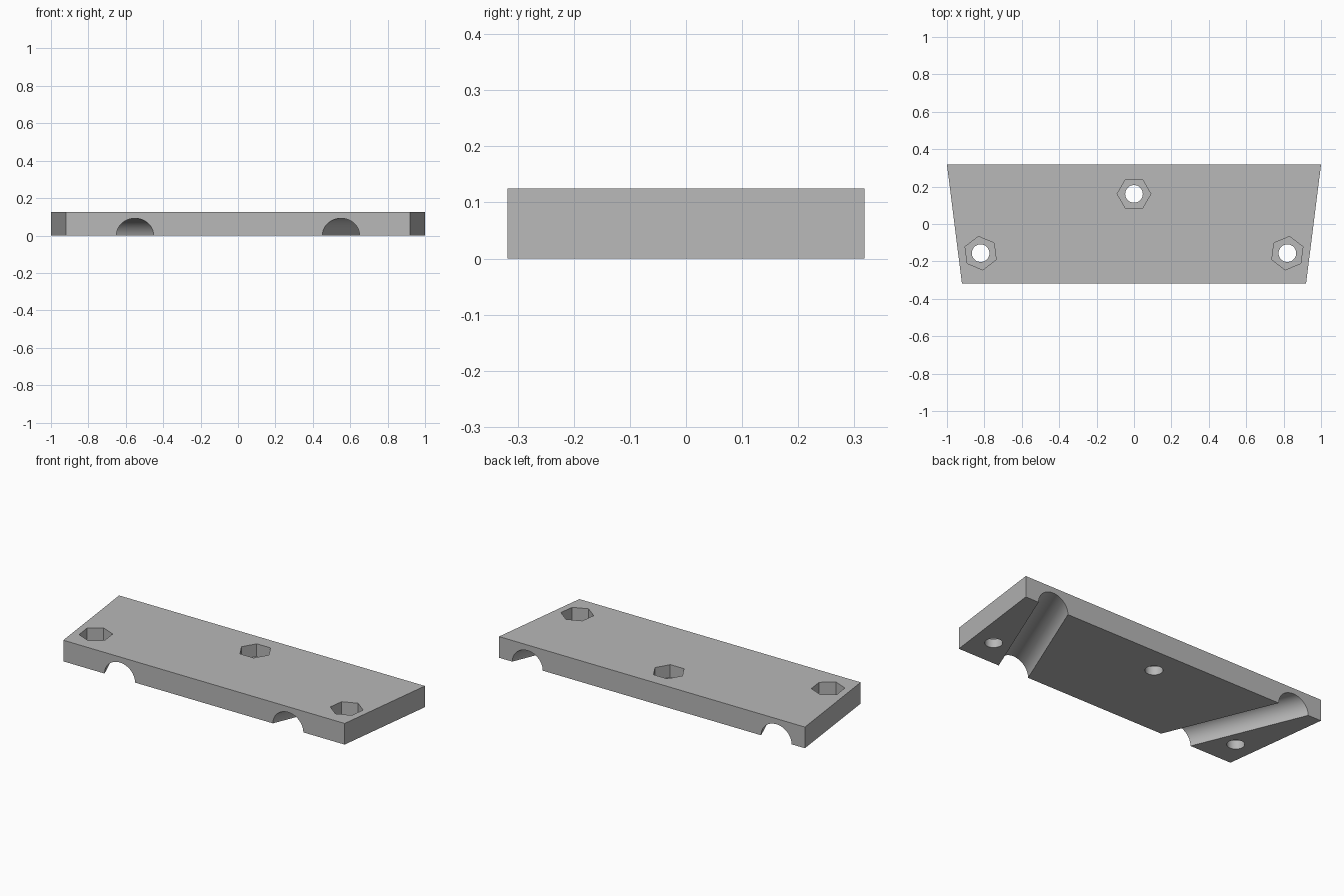
import bpy, bmesh
from math import radians

cube = bpy.data.objects.get("Cube")
if cube:
    bpy.data.objects.remove(cube, do_unlink=True)

THICK = 0.125
HALF_DEPTH = 0.318
SPLAY = radians(22.5)

grey = bpy.data.materials.new("plain grey")
grey.use_nodes = True
colour = (0.48, 0.48, 0.48, 1)
grey.diffuse_color = colour
grey.node_tree.nodes["Principled BSDF"].inputs["Base Color"].default_value = colour

# Tapered plate, wider at the back
bm = bmesh.new()
outline = [(-0.92, -HALF_DEPTH), (0.92, -HALF_DEPTH), (1, HALF_DEPTH), (-1, HALF_DEPTH)]
base = bm.faces.new([bm.verts.new((x, y, 0)) for x, y in outline])
top = bmesh.ops.extrude_face_region(bm, geom=[base])
bmesh.ops.translate(bm, vec=(0, 0, THICK),
                    verts=[v for v in top["geom"] if isinstance(v, bmesh.types.BMVert)])
bmesh.ops.recalc_face_normals(bm, faces=bm.faces)
mesh = bpy.data.meshes.new("clamp_plate")
bm.to_mesh(mesh)
bm.free()
mesh.materials.append(grey)
plate = bpy.data.objects.new("clamp_plate", mesh)
bpy.context.collection.objects.link(plate)


def cut(name, sides, radius, length, location, rotation=(0, 0, 0)):
    """Subtract a prism from the plate."""
    bpy.ops.mesh.primitive_cylinder_add(vertices=sides, radius=radius, depth=length,
                                        location=location, rotation=rotation)
    cutter = bpy.context.object
    cutter.name = name
    cutter.hide_render = True
    cutter.data.materials.append(grey)
    bpy.context.view_layer.objects.active = plate
    mod = plate.modifiers.new(name, "BOOLEAN")
    mod.operation = "DIFFERENCE"
    mod.solver = "EXACT"
    mod.object = cutter
    bpy.ops.object.modifier_apply(modifier=mod.name)
    bpy.data.objects.remove(cutter, do_unlink=True)


# Splayed half-round rod channels along the underside
for side in (-1, 1):
    cut("rod_channel", 64, 0.092, 2, (side * 0.682, 0, 0), (radians(90), 0, -side * SPLAY))

# Bolt holes with hexagonal nut pockets in the top
POCKET = 0.075
for x, y, turn in ((0, 0.161, 0), (0.82, -0.156, SPLAY), (-0.82, -0.156, -SPLAY)):
    # primitive starts with a corner on +y, so add a quarter turn
    cut("nut_pocket", 6, 0.09, 2 * POCKET, (x, y, THICK), (0, 0, turn + radians(90)))
    cut("bolt_hole", 40, 0.047, 1, (x, y, 0))

bpy.ops.object.select_all(action="DESELECT")
plate.select_set(True)
bpy.context.view_layer.objects.active = plate
bpy.ops.object.shade_smooth_by_angle(angle=radians(30))
